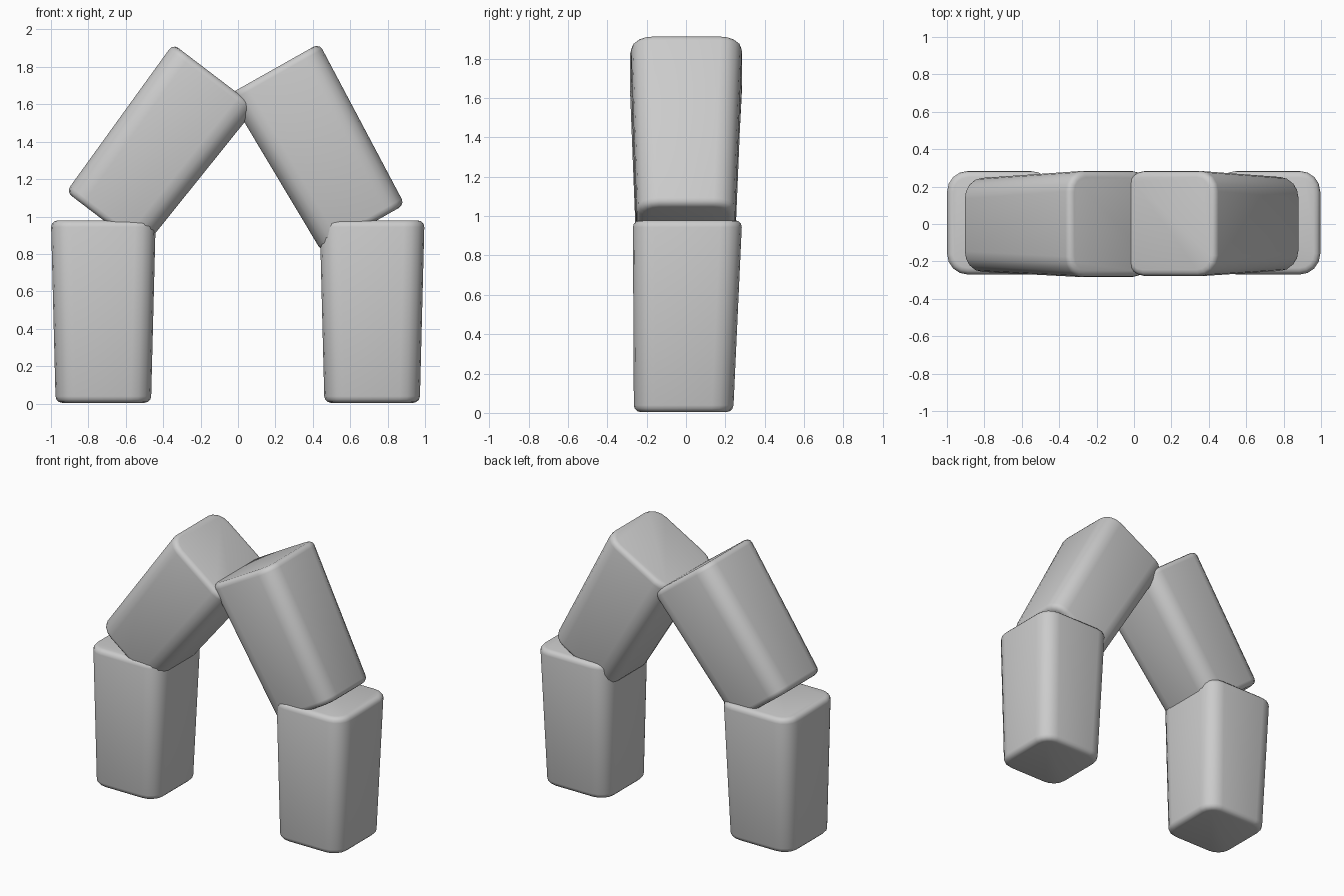
import bpy, bmesh, math
from mathutils import Matrix, Vector

cube = bpy.data.objects.get("Cube")
if cube:
    bpy.data.objects.remove(cube, do_unlink=True)

grey = bpy.data.materials.new("stone grey")
grey.use_nodes = True
colour = (0.6, 0.6, 0.6, 1)
grey.diffuse_color = colour
grey.node_tree.nodes["Principled BSDF"].inputs["Base Color"].default_value = colour

LENGTH = 0.975


def block(name, centre, tilt, back, front):
    """Tapered block with rounded long edges; back/front are (foot, head) y limits."""
    bm = bmesh.new()
    bmesh.ops.create_cube(bm, size=2)
    for v in bm.verts:
        head = 1 if v.co.z > 0 else 0
        half_width = 0.28 if head else 0.255
        y = back[head] if v.co.y > 0 else front[head]
        v.co = Vector((v.co.x * half_width, y, v.co.z * LENGTH / 2))

    # Broad rounding on the four long edges
    long_edges = [e for e in bm.edges
                  if abs(e.verts[0].co.z - e.verts[1].co.z) > LENGTH / 2]
    bmesh.ops.bevel(bm, geom=long_edges, offset=0.11, segments=4,
                    profile=0.5, affect='EDGES')

    # Tight rounding around both end faces
    rims = [e for e in bm.edges
            if abs(e.verts[0].co.z - e.verts[1].co.z) < 0.001]
    bmesh.ops.bevel(bm, geom=rims, offset=0.035, segments=3,
                    profile=0.5, affect='EDGES')

    bm.transform(Matrix.Rotation(math.radians(tilt), 4, 'Y'))
    bmesh.ops.recalc_face_normals(bm, faces=bm.faces)
    mesh = bpy.data.meshes.new(name)
    bm.to_mesh(mesh)
    bm.free()
    mesh.materials.append(grey)
    obj = bpy.data.objects.new(name, mesh)
    obj.location = (centre[0], 0, centre[1])
    bpy.context.collection.objects.link(obj)
    bpy.ops.object.select_all(action='DESELECT')
    obj.select_set(True)
    bpy.context.view_layer.objects.active = obj
    bpy.ops.object.shade_smooth_by_angle(angle=math.radians(50))


# Upright pillars
for side, x in (("right", -0.72), ("left", 0.717)):
    block(side + "_pillar", (x, LENGTH / 2 + 0.004), 0, (0.24, 0.285), (-0.265, -0.27))

# Leaning blocks that meet at the peak
block("right_leaning_block", (-0.42, 1.365), 37.3, (0.245, 0.285), (-0.255, -0.285))
block("left_leaning_block", (0.43, 1.363), -29.4, (0.25, 0.285), (-0.25, -0.28))
